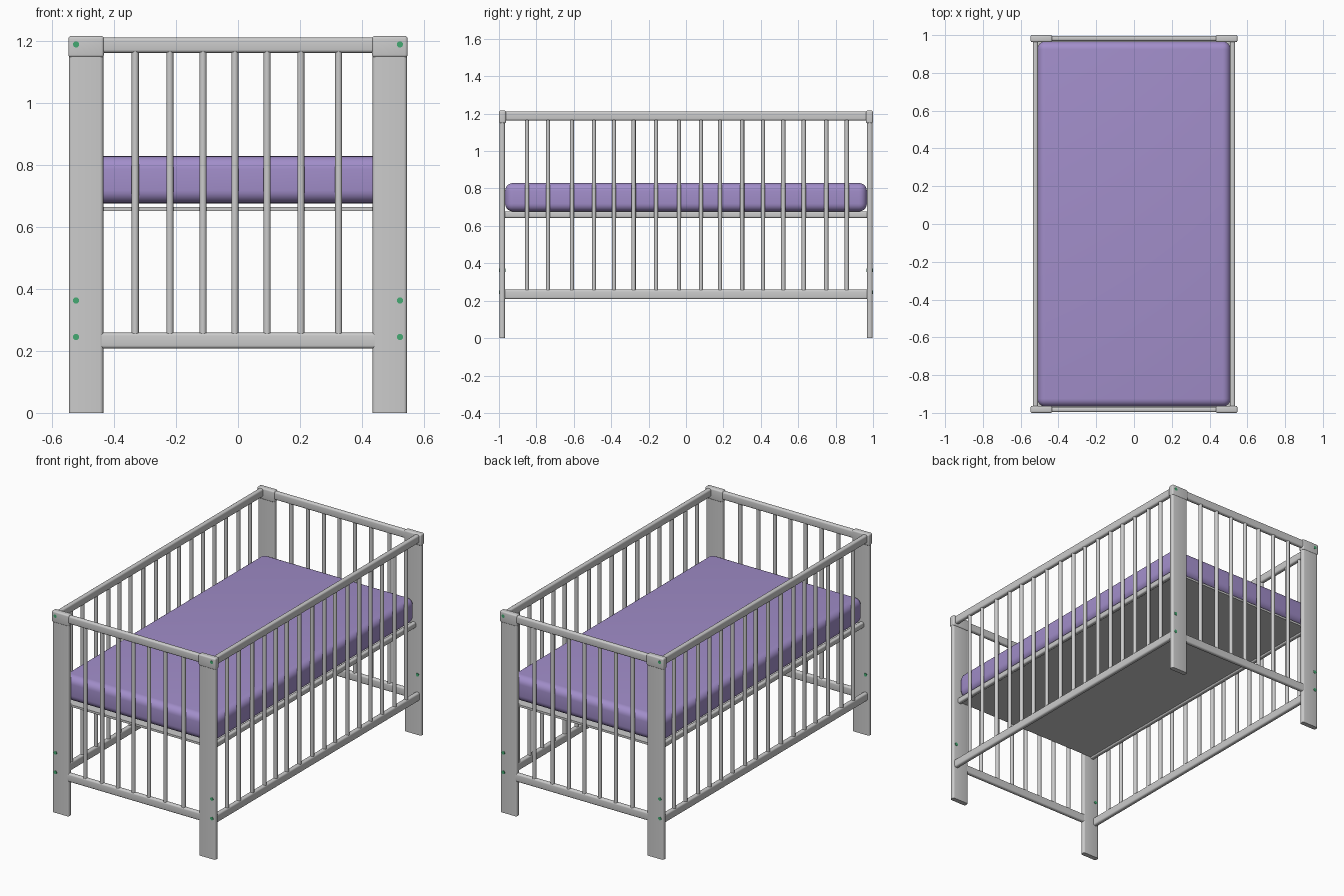
import bpy, bmesh
from math import radians
from mathutils import Matrix

if "Cube" in bpy.data.objects:
    bpy.data.objects.remove(bpy.data.objects["Cube"])


def material(name, rgb):
    m = bpy.data.materials.new(name)
    m.diffuse_color = (*rgb, 1)
    m.use_nodes = True
    m.node_tree.nodes["Principled BSDF"].inputs["Base Color"].default_value = m.diffuse_color
    return m


PURPLE = material("purple_fabric", (0.36, 0.27, 0.59))
GREEN = material("green_bolt", (0.06, 0.40, 0.17))


def finish(name, bm, mat=None):
    mesh = bpy.data.meshes.new(name)
    bm.to_mesh(mesh)
    bm.free()
    ob = bpy.data.objects.new(name, mesh)
    bpy.context.collection.objects.link(ob)
    if mat:
        mesh.materials.append(mat)
    bpy.ops.object.select_all(action='DESELECT')
    ob.select_set(True)
    bpy.context.view_layer.objects.active = ob
    bpy.ops.object.shade_smooth_by_angle(angle=radians(35))
    return ob


def box(name, x, y, z, bevel=0.0, axis=None, mat=None, segments=4):
    """Box from (min, max) ranges; axis limits rounding to edges along it."""
    bm = bmesh.new()
    bmesh.ops.create_cube(bm, size=1)
    for v in bm.verts:
        v.co = [r[0] if c < 0 else r[1] for c, r in zip(v.co, (x, y, z))]
    if bevel:
        edges = [e for e in bm.edges if axis is None or
                 abs((e.verts[0].co - e.verts[1].co).normalized()[axis]) > 0.9]
        bmesh.ops.bevel(bm, geom=edges, offset=bevel, segments=segments,
                        profile=0.5, affect='EDGES')
    return finish(name, bm, mat)


def rod(name, centre, radius, length, along_y=False, mat=None):
    bm = bmesh.new()
    rot = Matrix.Rotation(radians(90), 4, 'X') if along_y else Matrix()
    bmesh.ops.create_cone(bm, cap_ends=True, segments=16, radius1=radius,
                          radius2=radius, depth=length,
                          matrix=Matrix.Translation(centre) @ rot)
    return finish(name, bm, mat)


def span(sign, a, b):
    return tuple(sorted((sign * a, sign * b)))


# Corner legs, caps and bolts
for sy, end in ((-1, "front"), (1, "back")):
    for sx, side in ((-1, "left"), (1, "right")):
        tag = f"{end}_{side}"
        box(tag + "_leg", span(sx, 0.435, 0.546), span(sy, 0.968, 0.997),
            (0, 1.19), 0.011, axis=2)
        box(tag + "_cap", span(sx, 0.433, 0.548), span(sy, 0.963, 1.0),
            (1.148, 1.217), 0.009)
        for i, z in enumerate((0.245, 0.363)):
            rod(f"{tag}_bolt_{i}", (sx * 0.523, sy * 0.9825, z), 0.010, 0.033,
                True, GREEN)
        rod(f"{tag}_cap_bolt", (sx * 0.523, sy * 0.9815, 1.19), 0.010, 0.039,
            True, GREEN)

# Rails and bars of the short ends
END_BARS = (-0.332, -0.22, -0.113, -0.01, 0.094, 0.203, 0.325)
for sy, end in ((-1, "front"), (1, "back")):
    for level, z in (("top", (1.163, 1.212)), ("bottom", (0.208, 0.259))):
        box(f"{end}_{level}_rail", (-0.45, 0.45), span(sy, 0.969, 0.996), z,
            0.010, axis=0)
    for i, x in enumerate(END_BARS):
        rod(f"{end}_bar_{i}", (x, sy * 0.9825, 0.71), 0.0115, 0.93)

# Rails and bars of the long sides
SIDE_BARS = (-0.85, -0.738, -0.61, -0.492, -0.385, -0.28, -0.16, -0.037,
             0.08, 0.182, 0.30, 0.412, 0.52, 0.63, 0.75, 0.86)
for sx, side in ((-1, "left"), (1, "right")):
    for level, z in (("top", (1.163, 1.212)), ("bottom", (0.208, 0.259))):
        box(f"{side}_{level}_rail", span(sx, 0.508, 0.536), (-0.972, 0.972), z,
            0.010, axis=1)
    for i, y in enumerate(SIDE_BARS):
        rod(f"{side}_bar_{i}", (sx * 0.522, y, 0.71), 0.0115, 0.93)
    # Support rail under the mattress
    box(f"{side}_base_rail", span(sx, 0.485, 0.511), (-0.968, 0.968),
        (0.643, 0.677), 0.008, axis=1)

# Mattress base board
box("base_board", (-0.49, 0.49), (-0.968, 0.968), (0.652, 0.665))

# Mattress
box("mattress", (-0.511, 0.511), (-0.967, 0.967), (0.677, 0.829), 0.042,
    mat=PURPLE, segments=6)
